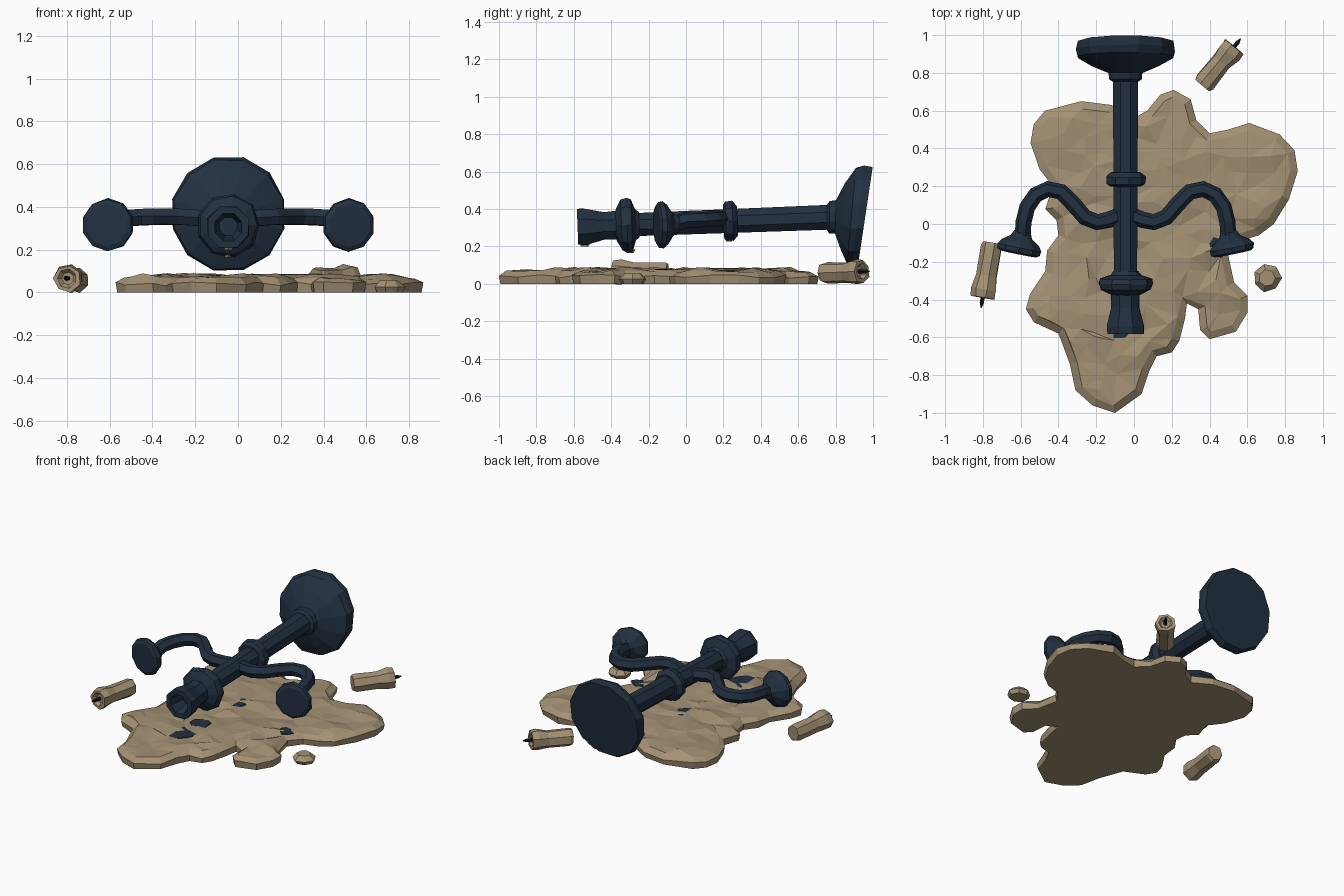
import bpy, bmesh, math, random
from mathutils import Vector, Matrix
from mathutils.geometry import delaunay_2d_cdt

if "Cube" in bpy.data.objects:
    bpy.data.objects.remove(bpy.data.objects["Cube"])

random.seed(4)
CX = -0.045                                   # candelabra centre line


def material(name, rgb):
    m = bpy.data.materials.new(name)
    m.diffuse_color = (*rgb, 1)
    m.use_nodes = True
    m.node_tree.nodes["Principled BSDF"].inputs["Base Color"].default_value = m.diffuse_color
    return m


NAVY = material("dark_blue_metal", (0.016, 0.030, 0.052))
WAX = material("tan_wax", (0.37, 0.285, 0.175))
BLACK = material("black_wick", (0.006, 0.006, 0.008))


def finish(name, bm, mat):
    bmesh.ops.recalc_face_normals(bm, faces=bm.faces)
    me = bpy.data.meshes.new(name)
    bm.to_mesh(me)
    bm.free()
    me.materials.append(mat)
    ob = bpy.data.objects.new(name, me)
    bpy.context.collection.objects.link(ob)
    return ob


def lathe(name, start, direction, profile, n, mat, jitter=0.0):
    """Faceted turned part: profile is (distance along axis, radius)."""
    bm = bmesh.new()
    rot = Vector(direction).to_track_quat('Z', 'Y').to_matrix().to_4x4()
    mx = Matrix.Translation(start) @ rot
    rings = []
    for t, r in profile:
        ring = []
        for i in range(n):
            a = 2 * math.pi * (i + 0.5) / n
            k = r * (1 + random.uniform(-jitter, jitter))
            ring.append(bm.verts.new(mx @ Vector((k * math.cos(a), k * math.sin(a), t))))
        rings.append(ring)
    for a, b in zip(rings, rings[1:]):
        for i in range(n):
            j = (i + 1) % n
            bm.faces.new((a[i], a[j], b[j], b[i]))
    bm.faces.new(rings[0])
    bm.faces.new(rings[-1])
    return finish(name, bm, mat)


def on_axis(y):
    return Vector((CX, y, 0.327 + 0.038 * y))


AXIS = (0, 1, 0.038)

# Central stem, collars and top socket
lathe("stem", on_axis(-0.40), AXIS, [(0, 0.066), (1.22, 0.072)], 8, NAVY)
lathe("middle_collar", on_axis(0.20), AXIS,
      [(0, 0.085), (0.012, 0.105), (0.05, 0.108), (0.075, 0.08)], 9, NAVY, 0.02)
lathe("drip_ring", on_axis(-0.375), AXIS,
      [(0, 0.08), (0.03, 0.138), (0.06, 0.15), (0.085, 0.14), (0.105, 0.085), (0.125, 0.07)],
      9, NAVY, 0.03)
lathe("candle_socket", on_axis(-0.30), (0, -1, -0.038),
      [(0, 0.07), (0.08, 0.082), (0.14, 0.08), (0.24, 0.105), (0.28, 0.102), (0.28, 0.068),
       (0.18, 0.045)], 8, NAVY, 0.03)

# Base, leaning so its upper rim is further back
base = lathe("base", (CX, 0.755, 0.355), (0, 1, 0),
             [(0, 0.072), (0.012, 0.09), (0.045, 0.092), (0.05, 0.105), (0.085, 0.185),
              (0.13, 0.262), (0.165, 0.272), (0.205, 0.262)], 12, NAVY, 0.012)
for v in base.data.vertices:
    f = (v.co.y - 0.755) / 0.205
    v.co.z += 0.015 * f
    v.co.y += 0.15 * f * (v.co.z - 0.37)

# Curved arms and their cups, mirrored about the stem
ARM = [(0.02, 0.05), (0.09, 0.022), (0.15, 0.01), (0.215, 0.035), (0.28, 0.11), (0.34, 0.17),
       (0.41, 0.185), (0.475, 0.155), (0.52, 0.09), (0.54, 0.01), (0.545, -0.08)]
for side, s in (("right", 1), ("left", -1)):
    cu = bpy.data.curves.new(side + "_arm", 'CURVE')
    cu.dimensions = '3D'
    cu.bevel_depth = 0.043
    cu.bevel_resolution = 1
    cu.use_fill_caps = True
    sp = cu.splines.new('POLY')
    sp.use_smooth = False
    sp.points.add(len(ARM) - 1)
    for p, (x, y) in zip(sp.points, ARM):
        z = 0.335 + 0.02 * math.sin(math.pi * min(x / 0.6, 1)) - (0.02 if y < 0.0 else 0)
        p.co = (CX + s * x, y, z, 1)
    cu.materials.append(NAVY)
    arm = bpy.data.objects.new(side + "_arm", cu)
    bpy.context.collection.objects.link(arm)
    bpy.ops.object.select_all(action='DESELECT')
    arm.select_set(True)
    bpy.context.view_layer.objects.active = arm
    bpy.ops.object.convert(target='MESH')
    lathe(side + "_cup", (CX + s * 0.545, -0.04, 0.318), (s * 0.2, -1, -0.03),
          [(0, 0.046), (0.03, 0.06), (0.06, 0.105), (0.085, 0.124), (0.11, 0.12), (0.12, 0.10)],
          10, NAVY, 0.02)

# Wax puddle: outline, rounded edge, bumpy triangulated top
OUTLINE = [(-0.47, .60), (-.28, .65), (-.12, .63), (0, .56), (.07, .60), (.14, .685), (.21, .71),
           (.30, .66), (.33, .55), (.40, .48), (.50, .50), (.61, .535), (.77, .475), (.85, .39),
           (.867, .28), (.82, .13), (.74, 0), (.66, -.06), (.56, -.09), (.50, -.17), (.53, -.31),
           (.60, -.38), (.60, -.47), (.54, -.57), (.40, -.61), (.35, -.56), (.34, -.45),
           (.28, -.42), (.27, -.50), (.24, -.62), (.20, -.68), (.12, -.70), (.08, -.78),
           (.04, -.90), (-.10, -1.0), (-.22, -.96), (-.31, -.88), (-.34, -.74), (-.40, -.58),
           (-.53, -.52), (-.573, -.45), (-.55, -.37), (-.47, -.25), (-.46, -.14), (-.40, -.06),
           (-.41, .02), (-.47, .08), (-.43, .20), (-.50, .29), (-.548, .43), (-.53, .53)]
pts = [Vector(p) for p in OUTLINE]
N = len(pts)


def offset(d):
    out = []
    for i in range(N):
        t = (pts[(i + 1) % N] - pts[i - 1]).normalized()
        out.append(pts[i] + Vector((t.y, -t.x)) * d)    # inward for a clockwise outline
    return out


inner = offset(0.04)


def edge_distance(p):
    return min((p - q).length for q in inner)


bm = bmesh.new()
low = [bm.verts.new((p.x, p.y, 0)) for p in offset(0.008)]
mid = [bm.verts.new((p.x, p.y, random.uniform(0.03, 0.05))) for p in pts]
extra = []
for i in range(-8, 13):
    for j in range(-14, 10):
        p = Vector((i * 0.09 + random.uniform(-.035, .035), j * 0.09 + random.uniform(-.035, .035)))
        if edge_distance(p) > 0.05:
            extra.append(p)
vs, _, fs, *_ = delaunay_2d_cdt(inner + extra, [], [list(range(N))], 1, 1e-5)
used = {i for f in fs for i in f}
top = {}
for i in used:
    z = random.uniform(0.058, 0.074) if i < N else random.uniform(0.062, 0.09)
    top[i] = bm.verts.new((vs[i].x, vs[i].y, z))
for f in fs:
    bm.faces.new([top[i] for i in f])
for i in range(N):
    j = (i + 1) % N
    bm.faces.new((low[i], low[j], mid[j], mid[i]))
    bm.faces.new((mid[i], mid[j], top[j], top[i]))
bm.faces.new(low)
finish("wax_puddle", bm, WAX)


# Fallen candles with flared, hollow tips and bent wicks
def candle(name, x0, y0, x1, y1):
    a, b = Vector((x0, y0, 0.058)), Vector((x1, y1, 0.066))
    d = b - a
    L = d.length
    lathe(name, a, d, [(0, 0.052), (0.02, 0.058), (L * 0.6, 0.056), (L * 0.85, 0.066),
                       (L, 0.064), (L, 0.045), (L - 0.02, 0.03)], 7, WAX, 0.08)
    lathe(name + "_wick", b - d.normalized() * 0.03, d, [(0, 0.012), (0.06, 0.012), (0.085, 0.002)],
          5, BLACK)


candle("back_candle", 0.36, 0.735, 0.53, 0.94)
candle("left_candle", -0.75, -0.10, -0.80, -0.39)

# Loose wax drop
lathe("wax_drop", (0.705, -0.285, 0), (0, 0, 1), [(0, 0.062), (0.025, 0.076), (0.055, 0.045)],
      7, WAX, 0.06)

# Wax drips clinging below the metal
for i, (y, z, r) in enumerate([(-0.54, 0.207, 0.03), (-0.30, 0.172, 0.03), (0.23, 0.234, 0.025)]):
    lathe("wax_drip_%d" % i, (CX, y, z - 0.008), (0, 0, 1), [(0, r * 0.6), (0.02, r)], 6, WAX, 0.2)

# Thin dark smears where the metal touched the wax
for i, (x, y, r) in enumerate([(-0.06, -0.52, 0.08), (-0.05, -0.33, 0.06), (0.45, -0.12, 0.045),
                               (-0.04, 0.05, 0.06)]):
    lathe("metal_smear_%d" % i, (x, y, 0.074), (0, 0, 1), [(0, r), (0.005, r)], 9, NAVY, 0.35)
